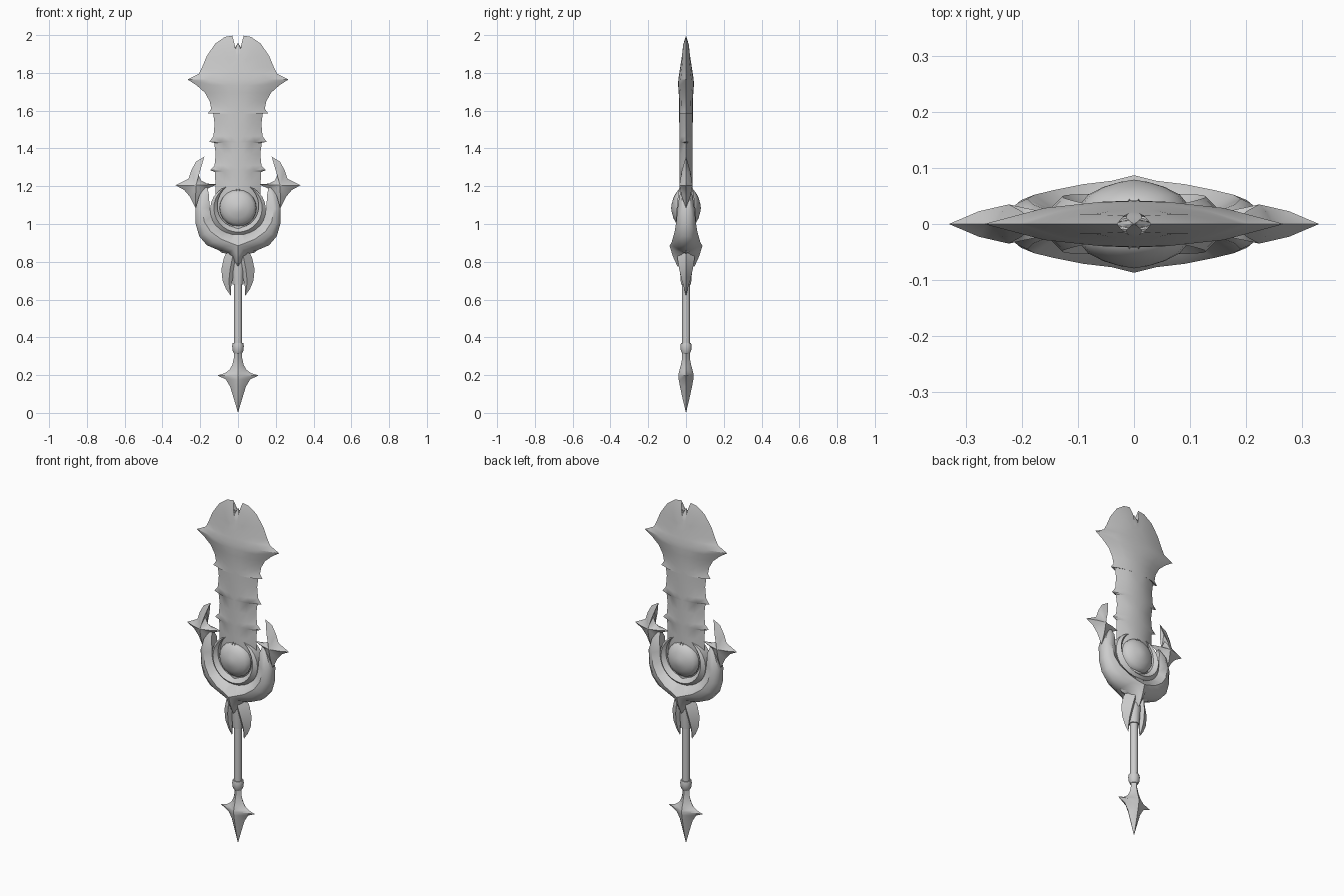
import bpy, bmesh, math
from mathutils import Vector

steel = bpy.data.materials.new("pale_steel")
steel.diffuse_color = (0.6, 0.6, 0.6, 1)


def finish(name, bm, angle=40):
    bmesh.ops.remove_doubles(bm, verts=bm.verts, dist=0.0005)
    bmesh.ops.dissolve_degenerate(bm, edges=bm.edges, dist=0.0004)
    bmesh.ops.recalc_face_normals(bm, faces=bm.faces)
    mesh = bpy.data.meshes.new(name)
    bm.to_mesh(mesh)
    bm.free()
    mesh.materials.append(steel)
    ob = bpy.data.objects.new(name, mesh)
    bpy.context.collection.objects.link(ob)
    bpy.ops.object.select_all(action='DESELECT')
    ob.select_set(True)
    bpy.context.view_layer.objects.active = ob
    bpy.ops.object.shade_smooth_by_angle(angle=math.radians(angle))
    return ob


def strip(name, rows, inner_wall=True, angle=40):
    """Loft cross-sections (outer to inner, y = half depth), mirrored in x and y."""
    bm = bmesh.new()
    for sx in (1, -1):
        grid = {s: [[bm.verts.new((sx * x, s * y, z)) for x, y, z in r] for r in rows]
                for s in (1, -1)}
        n = len(rows[0])
        for i in range(len(rows) - 1):
            for s in (1, -1):
                a, b = grid[s][i], grid[s][i + 1]
                for j in range(n - 1):
                    bm.faces.new((a[j], a[j + 1], b[j + 1], b[j]))
            for j in ((0, n - 1) if inner_wall else (0,)):
                if rows[i][j][1] or rows[i + 1][j][1]:
                    bm.faces.new((grid[1][i][j], grid[1][i + 1][j],
                                  grid[-1][i + 1][j], grid[-1][i][j]))
    return finish(name, bm, angle)


def star(name, outline, centre, depth):
    """Sharp-edged plate rising to a central peak, mirrored in x and y."""
    bm = bmesh.new()
    c = Vector(centre)
    for sx in (1, -1):
        def ring(t, y):
            pts = [c.lerp(Vector(p), t) for p in outline]
            return [bm.verts.new((sx * p.x, y, p.y)) for p in pts]
        edge = ring(1, 0)
        n = len(edge)
        for s in (1, -1):
            mid = ring(0.5, s * depth * 0.65)
            peak = bm.verts.new((sx * c.x, s * depth, c.y))
            for i in range(n):
                k = (i + 1) % n
                bm.faces.new((edge[i], edge[k], mid[k], mid[i]))
                bm.faces.new((mid[i], mid[k], peak))
    return finish(name, bm)


def lathe(name, profile, sides, angle=40):
    """Turn (radius, z) points about the z axis."""
    bm = bmesh.new()
    rings = [[bm.verts.new((r * math.cos(2 * math.pi * k / sides),
                            r * math.sin(2 * math.pi * k / sides), z))
              for k in range(sides)] for r, z in profile]
    for a, b in zip(rings, rings[1:]):
        for k in range(sides):
            m = (k + 1) % sides
            bm.faces.new((a[k], a[m], b[m], b[k]))
    return finish(name, bm, angle)


# Blade: toothed edge (x, z) lofted to a central ridge (z, half depth)
edge = [(0.0, 1.96), (0.02, 1.925), (0.035, 1.91), (0.052, 1.93), (0.055, 1.955), (0.045, 1.98),
        (0.03, 1.997), (0.07, 1.99), (0.12, 1.955), (0.165, 1.89), (0.19, 1.83), (0.208, 1.795),
        (0.267, 1.765), (0.22, 1.735), (0.175, 1.695), (0.15, 1.65), (0.142, 1.61),
        (0.16, 1.585), (0.132, 1.59), (0.124, 1.53), (0.13, 1.465), (0.152, 1.435),
        (0.126, 1.43), (0.118, 1.37), (0.124, 1.31), (0.148, 1.285), (0.122, 1.275),
        (0.12, 1.22), (0.12, 1.1), (0.08, 1.0), (0.0, 0.95)]
ridge = [(1.96, 0.0), (1.94, 0.006), (1.9, 0.02), (1.75, 0.043), (1.66, 0.036),
         (1.2, 0.035), (0.95, 0.035)]


def ridge_depth(z):
    for (z0, d0), (z1, d1) in zip(ridge, ridge[1:]):
        if z >= z1:
            return d0 + (d1 - d0) * min(1, max(0, (z0 - z) / (z0 - z1)))
    return ridge[-1][1]


rows = []
low = 1.96
for i, (x, z) in enumerate(edge):
    # spine never climbs back up, so the prongs fold out from it
    spine = 1.96 - i * 0.011 if i < 9 else z
    low = min(low, spine)
    d = ridge_depth(low)
    mid_z = z + (low - z) * 0.45
    rows.append([(x, 0, z), (x * 0.6, d * 0.7, mid_z), (x * 0.25, d * 0.95, low), (0, d, low)])
strip("blade", rows, inner_wall=False)

# Guard: thick crescent with a raised ridge; (outer, ridge, inner)
crescent = [((0.165, 1.21), (0.165, 1.21, 0.0), (0.165, 1.21)),
            ((0.205, 1.15), (0.18, 1.15, 0.035), (0.155, 1.16)),
            ((0.226, 1.08), (0.19, 1.08, 0.045), (0.15, 1.09)),
            ((0.224, 1.0), (0.178, 1.01, 0.052), (0.142, 1.04)),
            ((0.205, 0.935), (0.145, 0.96, 0.060), (0.115, 1.0)),
            ((0.165, 0.888), (0.09, 0.92, 0.071), (0.065, 0.97)),
            ((0.1, 0.86), (0.04, 0.9, 0.077), (0.025, 0.96)),
            ((0.05, 0.848), (0.0, 0.885, 0.087), (0.0, 0.965)),
            ((0.025, 0.805), (0.0, 0.83, 0.07), (0.0, 0.83)),
            ((0.0, 0.775), (0.0, 0.775, 0.045), (0.0, 0.775))]
strip("guard_crescent", [[(o[0], min(0.022, r[2]), o[1]),
                          ((o[0] + r[0]) / 2, r[2] * 0.82, (o[1] + r[1]) / 2),
                          (r[0], r[2], r[1]), (i[0], min(0.025, r[2]), i[1])]
                         for o, r, i in crescent], angle=50)

# Horned wings at the ends of the guard
star("guard_wing", [(0.178, 1.357), (0.222, 1.33), (0.247, 1.285), (0.262, 1.24), (0.33, 1.205),
                    (0.285, 1.18), (0.255, 1.145), (0.225, 1.085), (0.205, 1.12), (0.18, 1.15),
                    (0.165, 1.185), (0.112, 1.21), (0.165, 1.214), (0.195, 1.23),
                    (0.211, 1.265), (0.206, 1.305)], (0.223, 1.205), 0.035)

# Tapered claw ring around the gem
rows = []
for k in range(13):
    a = math.radians(-90 + 152 * k / 12)
    w = 0.024 * (1 - (k / 12) ** 3)
    rows.append([(r * math.cos(a), y, 1.085 + r * math.sin(a))
                 for r, y in ((0.128 + w, 0.03), (0.128, 0.03 + w), (0.128 - w, 0.03))])
strip("claw_ring", rows)

# Domed gem on both faces
for side, label in ((-1, "front_gem"), (1, "back_gem")):
    gem = lathe(label, [(0.098, 0.02), (0.096, 0.035), (0.082, 0.052), (0.055, 0.066),
                        (0.025, 0.075), (0, 0.079)], 20)
    gem.rotation_euler = (-side * math.pi / 2, 0, 0)
    gem.location.z = 1.085

# Small spike above the gem and side barbs under the guard
star("gem_spike", [(0, 1.215), (0.012, 1.185), (0.03, 1.17), (0, 1.15)], (0.008, 1.175), 0.045)
star("guard_barb", [(0.03, 0.868), (0.07, 0.862), (0.11, 0.87), (0.085, 0.847), (0.03, 0.84)],
     (0.055, 0.857), 0.028)

# Leaf pair flaring over the top of the grip
leaf = [((0.05, 0.87), (0.02, 0.87, 0.035), (0, 0.87)),
        ((0.075, 0.82), (0.03, 0.82, 0.046), (0, 0.81)),
        ((0.088, 0.76), (0.042, 0.76, 0.036), (0.012, 0.76)),
        ((0.082, 0.70), (0.048, 0.70, 0.022), (0.028, 0.71)),
        ((0.063, 0.655), (0.045, 0.66, 0.01), (0.036, 0.67)),
        ((0.038, 0.62), (0.038, 0.62, 0), (0.038, 0.62))]
strip("grip_leaf", [[(o[0], 0, o[1]), (r[0], r[2], r[1]), (i[0], r[2] * 0.4, i[1])]
                    for o, r, i in leaf])

# Grip with sleeve and ring
lathe("grip_sleeve", [(0, 0.86), (0.038, 0.86), (0.036, 0.78), (0.028, 0.68), (0, 0.68)], 10)
lathe("grip", [(0.022, 0.70), (0.022, 0.35)], 10)
lathe("grip_ring", [(0, 0.37), (0.028, 0.37), (0.031, 0.355), (0.029, 0.33),
                    (0.022, 0.315), (0, 0.315)], 10)

# Pommel: four-pointed spike, wide in x; (half width, half depth, z)
pommel = [(0.022, 0.02, 0.33), (0.022, 0.02, 0.29), (0.03, 0.027, 0.255), (0.045, 0.034, 0.228),
          (0.07, 0.039, 0.21), (0.11, 0.041, 0.198), (0.065, 0.039, 0.178),
          (0.042, 0.032, 0.14), (0.022, 0.018, 0.075), (0, 0, 0.0)]
strip("pommel", [[(w, 0, z), (min(w * 0.5, 0.03), d * 0.68, z), (0, d, z)]
                 for w, d, z in pommel], inner_wall=False)
